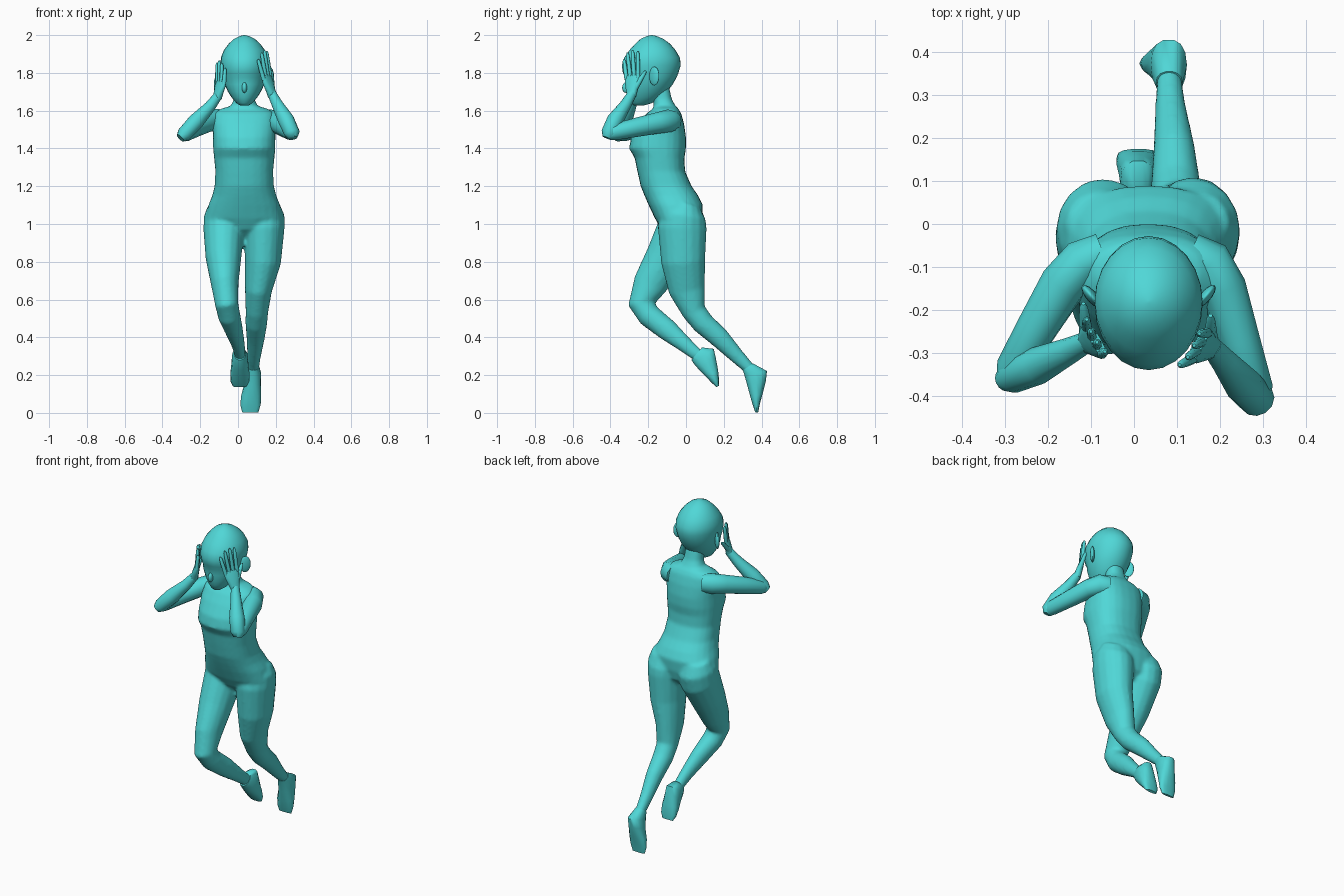
import bpy, bmesh
from math import cos, sin, pi, radians
from mathutils import Vector as V

teal = bpy.data.materials.new("teal")
teal.diffuse_color = (0.08, 0.68, 0.68, 1)


def skin(bm, rings, n, e=1.0):
    """Bridge rings of (centre, half axis u, half axis v) into a closed skin."""
    sp = lambda t: abs(t) ** e * (1 if t >= 0 else -1)
    loops = [[bm.verts.new(c + u * sp(cos(2 * pi * i / n)) + v * sp(sin(2 * pi * i / n)))
              for i in range(n)] for c, u, v in rings]
    for a, b in zip(loops, loops[1:]):
        for i in range(n):
            j = (i + 1) % n
            bm.faces.new((a[i], a[j], b[j], b[i]))
    bm.faces.new(loops[0])
    bm.faces.new(loops[-1])


def tube(bm, pts, n=12, hint=(1, 0, 0), e=1.0):
    """Limb along points (x, y, z, half width along hint, half thickness)."""
    P = [V(p[:3]) for p in pts]
    rings = []
    for i, p in enumerate(pts):
        a, b = P[max(i - 1, 0)], P[min(i + 1, len(P) - 1)]
        c = P[i]
        t = ((c - a).normalized() + (b - c).normalized()).normalized()
        u = V(hint)
        u = (u - t * u.dot(t)).normalized()
        rings.append((c, u * p[3], t.cross(u) * p[4]))
    skin(bm, rings, n, e)


def spans(bm, rows, n=16, e=1.0):
    """Rings from (x, half width, front y, front z, back y, back z)."""
    rings = []
    for x, w, y0, z0, y1, z1 in rows:
        f, b = V((x, y0, z0)), V((x, y1, z1))
        rings.append(((f + b) / 2, V((w, 0, 0)), (b - f) / 2))
    skin(bm, rings, n, e)


def finish(bm, name):
    bmesh.ops.recalc_face_normals(bm, faces=bm.faces)
    me = bpy.data.meshes.new(name)
    bm.to_mesh(me)
    bm.free()
    ob = bpy.data.objects.new(name, me)
    bpy.context.collection.objects.link(ob)
    me.materials.append(teal)
    bpy.ops.object.select_all(action='DESELECT')
    ob.select_set(True)
    bpy.context.view_layer.objects.active = ob
    bpy.ops.object.shade_smooth_by_angle(angle=radians(60))
    return ob


def ball(name, loc, scale, rot=0):
    bpy.ops.mesh.primitive_uv_sphere_add(segments=14, ring_count=8, location=loc, rotation=(0, 0, rot))
    ob = bpy.context.object
    ob.name, ob.scale = name, scale
    ob.data.materials.append(teal)
    bpy.ops.object.shade_smooth()


# Body: torso, neck and legs fused into one smooth skin
bm = bmesh.new()
torso = [(.93, .05, -.08, .03), (.97, .13, -.13, .07), (1.03, .205, -.165, .085),
         (1.10, .19, -.198, .09), (1.15, .17, -.22, .065), (1.20, .157, -.24, .03),
         (1.28, .153, -.258, -.005), (1.35, .16, -.272, -.008), (1.40, .165, -.302, 0),
         (1.46, .165, -.29, 0), (1.53, .168, -.25, -.01), (1.585, .16, -.21, -.025),
         (1.61, .125, -.175, -.04), (1.625, .07, -.17, -.055), (1.66, .056, -.175, -.075),
         (1.73, .052, -.2, -.09)]
spans(bm, [(.033, w, f, z, b, z) for z, w, f, b in torso], 24, .85)
tube(bm, [(.13, 0, 1.10, .09, .08), (.137, -.015, 1.04, .11, .122), (.138, -.02, .98, .109, .13),
          (.132, -.015, .8, .096, .117), (.108, .005, .65, .072, .097), (.10, .043, .535, .06, .064),
          (.097, .09, .475, .058, .06), (.093, .18, .395, .048, .054), (.085, .27, .30, .036, .04),
          (.082, .33, .24, .03, .032), (.08, .36, .20, .028, .03)], 16)
tube(bm, [(-.065, 0, 1.10, .09, .08), (-.07, -.01, 1.04, .11, .12), (-.075, -.03, .97, .109, .125),
          (-.077, -.11, .82, .095, .107), (-.07, -.19, .68, .073, .092), (-.06, -.235, .575, .062, .072),
          (-.047, -.195, .515, .06, .063), (-.022, -.10, .44, .048, .058), (0, -.01, .365, .036, .043),
          (.01, .05, .315, .03, .035), (.012, .09, .29, .028, .03)], 16)
body = finish(bm, "body")
rm = body.modifiers.new("fuse", 'REMESH')
rm.mode, rm.voxel_size, rm.use_smooth_shade = 'VOXEL', .01, True
sm = body.modifiers.new("soften", 'SMOOTH')
sm.factor, sm.iterations = .5, 5

# Head, with the brow and chin in its profile
bm = bmesh.new()
head = [(1.627, .022, -.275, -.225), (1.64, .042, -.29, -.18), (1.67, .068, -.305, -.13),
        (1.70, .087, -.312, -.10), (1.74, .106, -.318, -.07), (1.775, .115, -.32, -.05),
        (1.80, .12, -.334, -.04), (1.84, .126, -.34, -.028), (1.88, .125, -.328, -.032),
        (1.92, .109, -.30, -.055), (1.955, .083, -.268, -.085), (1.98, .055, -.24, -.12),
        (1.995, .024, -.207, -.155), (2.0, .004, -.185, -.177)]
spans(bm, [(.034, w, f, z, b, z) for z, w, f, b in head], 24)
finish(bm, "head")
ball("nose", (.034, -.318, 1.722), (.014, .02, .028))
for s, name in ((1, "left_ear"), (-1, "right_ear")):
    ball(name, (.034 + s * .133, -.168, 1.783), (.013, .033, .05), s * radians(-40))

# Feet, pointing downward
feet = {
    "left_foot": [(.082, .031, .30, .225, .355, .262), (.081, .042, .308, .20, .43, .222),
                  (.078, .044, .322, .15, .424, .17), (.07, .053, .34, .085, .406, .10),
                  (.066, .054, .355, .035, .392, .05), (.065, .042, .367, .002, .382, .002)],
    "right_foot": [(.01, .03, .028, .28, .085, .347), (.01, .042, .04, .26, .148, .34),
                   (.01, .045, .07, .225, .158, .295), (.01, .051, .11, .185, .17, .23),
                   (.01, .05, .14, .155, .175, .18), (.01, .036, .16, .137, .174, .143)]}
for name, rows in feet.items():
    bm = bmesh.new()
    spans(bm, rows, 14, .85)
    finish(bm, name)

# Arms: upper arm and folded forearm
arms = {
    "left_upper_arm": [(.13, -.07, 1.545, .05, .055), (.175, -.09, 1.545, .055, .062),
                       (.207, -.15, 1.535, .055, .056), (.245, -.27, 1.51, .048, .05),
                       (.282, -.385, 1.485, .042, .043), (.288, -.415, 1.475, .03, .03)],
    "left_forearm": [(.29, -.418, 1.455, .025, .025), (.286, -.408, 1.48, .042, .042),
                     (.255, -.375, 1.55, .044, .044), (.21, -.32, 1.63, .031, .031),
                     (.18, -.285, 1.69, .024, .024)],
    "right_upper_arm": [(-.07, -.07, 1.55, .05, .055), (-.12, -.09, 1.55, .055, .06),
                        (-.165, -.14, 1.54, .055, .055), (-.225, -.24, 1.51, .048, .05),
                        (-.28, -.335, 1.478, .042, .042), (-.292, -.362, 1.47, .03, .03)],
    "right_forearm": [(-.305, -.365, 1.455, .025, .025), (-.285, -.355, 1.475, .04, .04),
                      (-.225, -.33, 1.54, .044, .044), (-.15, -.295, 1.62, .031, .031),
                      (-.105, -.272, 1.68, .024, .024)]}
for name, pts in arms.items():
    bm = bmesh.new()
    tube(bm, pts, 12)
    finish(bm, name)


# Hands: flat palm, four fingers and a thumb, held to the sides of the head
def hand(name, wrist, k0, k1, tips, thumb):
    bm = bmesh.new()
    wrist, k0, k1 = V(wrist), V(k0), V(k1)
    mid, across = (k0 + k1) / 2, k1 - k0
    palm = [(0, .024, .022), (.35, .034, .02), (.75, .045, .017), (1.05, .044, .012)]
    tube(bm, [(*wrist.lerp(mid, t), w, d) for t, w, d in palm], 12, across, .8)
    for i, tip in enumerate(tips):
        a, b = k0.lerp(k1, .06 + .88 * i / 3), V(tip)
        a = a.lerp(wrist, .1)
        tube(bm, [(*a, .012, .012), (*a.lerp(b, .55), .011, .011),
                  (*a.lerp(b, .9), .009, .009), (*b, .004, .004)], 8, across)
    a, b = wrist.lerp(k1, .35), V(thumb)
    tube(bm, [(*a, .018, .016), (*a.lerp(b, .5), .014, .013),
              (*a.lerp(b, .88), .01, .01), (*b, .005, .005)], 8, across)
    finish(bm, name)


hand("left_hand", (.183, -.288, 1.675), (.128, -.322, 1.775), (.172, -.245, 1.785),
     [(.106, -.328, 1.872), (.125, -.31, 1.908), (.14, -.283, 1.92), (.152, -.255, 1.915)],
     (.178, -.213, 1.81))
hand("right_hand", (-.11, -.276, 1.665), (-.068, -.31, 1.745), (-.112, -.232, 1.755),
     [(-.068, -.297, 1.825), (-.086, -.275, 1.852), (-.1, -.25, 1.865), (-.11, -.222, 1.855)],
     (-.118, -.185, 1.77))
